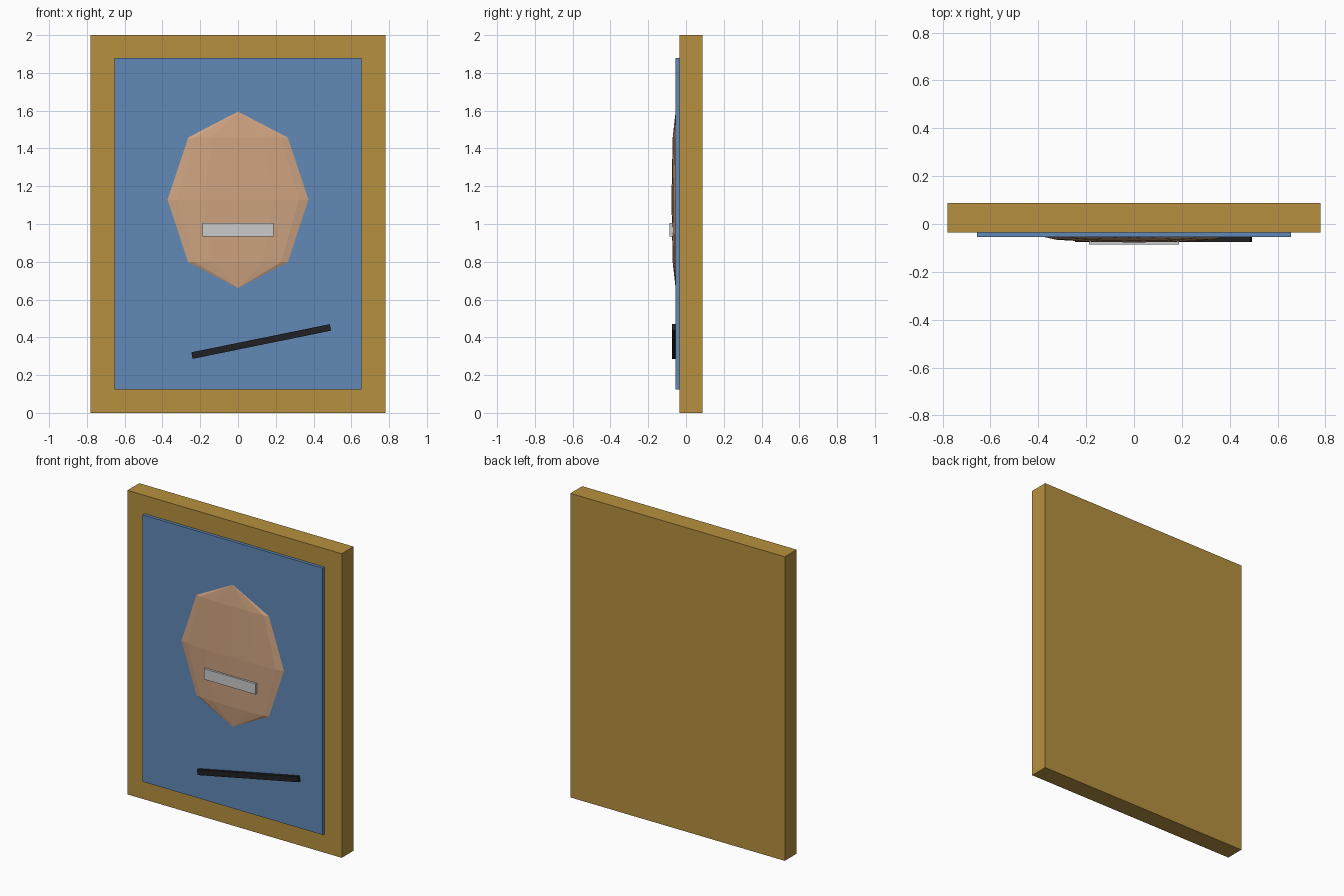
import bpy
from math import radians

if "Cube" in bpy.data.objects:
    bpy.data.objects.remove(bpy.data.objects["Cube"])


def paint(ob, name, rgb):
    ob.name = name
    mat = bpy.data.materials.new(name + "_colour")
    mat.diffuse_color = (*rgb, 1)
    mat.use_nodes = True
    mat.node_tree.nodes["Principled BSDF"].inputs["Base Color"].default_value = mat.diffuse_color
    ob.data.materials.append(mat)


def box(name, centre, size, rgb, tilt=0):
    bpy.ops.mesh.primitive_cube_add(size=1, location=centre, rotation=(0, radians(tilt), 0))
    ob = bpy.context.object
    ob.scale = size
    paint(ob, name, rgb)


# Thick gilded frame board and the canvas panel on its front
box("frame", (0, 0.026, 1), (1.56, 0.123, 2), (0.47, 0.28, 0.05))
box("canvas", (0, -0.042, 1.002), (1.31, 0.026, 1.755), (0.12, 0.25, 0.47))

# Low-poly flattened face
bpy.ops.mesh.primitive_uv_sphere_add(segments=12, ring_count=4, radius=1, location=(0, -0.055, 1.128))
face = bpy.context.object
face.scale = (0.373, 0.022, 0.467)
paint(face, "face", (0.62, 0.37, 0.22))

# Pale bar across the face
box("pale_bar", (0, -0.077, 0.97), (0.375, 0.019, 0.07), (0.65, 0.66, 0.67))

# Slanted dark stroke below
box("dark_stroke", (0.123, -0.065, 0.378), (0.748, 0.02, 0.035), (0.015, 0.015, 0.017), -11.5)
